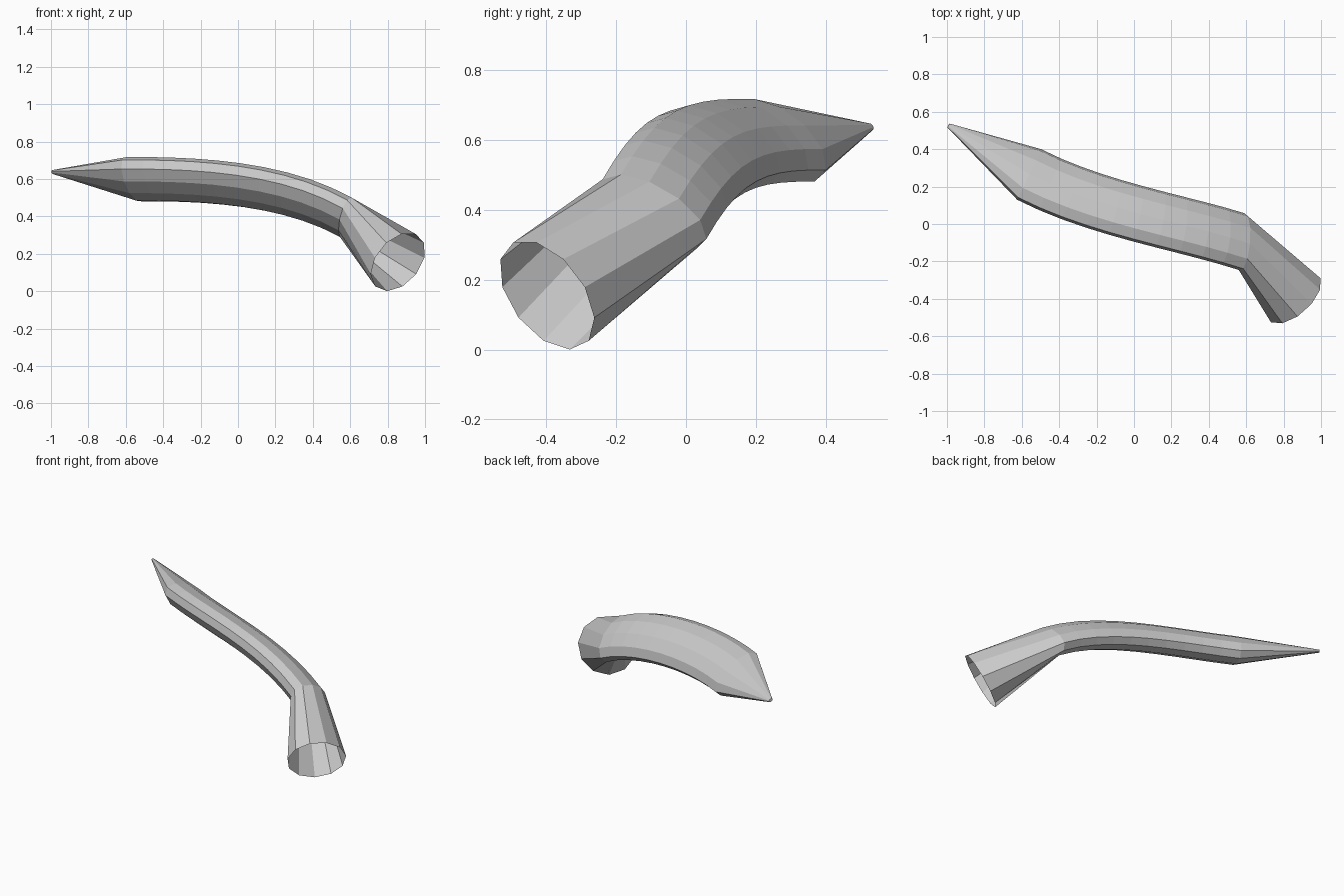
import bpy, bmesh, math
from mathutils import Vector, Matrix
from mathutils.geometry import interpolate_bezier

if "Cube" in bpy.data.objects:
    bpy.data.objects.remove(bpy.data.objects["Cube"])

SIDES = 11
TILT = math.radians(-34)   # tilt of the flattened cross-section


def ring(bm, centre, tangent, long_r, short_r):
    """Add one elliptical ring of vertices square to the tangent."""
    t = tangent.normalized()
    u = t.cross(Vector((0, 0, 1))).normalized()
    v = u.cross(t)
    verts = []
    for i in range(SIDES):
        a = -math.pi / 2 + 2 * math.pi * i / SIDES - TILT
        p = Matrix.Rotation(TILT, 2) @ Vector((long_r * math.cos(a), short_r * math.sin(a)))
        verts.append(bm.verts.new(centre + u * p.x + v * p.y))
    return verts


bm = bmesh.new()

# open round mouth
rings = [ring(bm, Vector((0.856, -0.398, 0.156)), Vector((-0.58, 0.65, 0.49)), 0.179, 0.179)]

# curved, flattened body
path = interpolate_bezier(Vector((0.58, -0.095, 0.392)), Vector((0.25, 0.01, 0.576)),
                          Vector((-0.2, 0.08, 0.60)), Vector((-0.56, 0.265, 0.597)), 11)
for i, p in enumerate(path):
    tangent = path[min(i + 1, len(path) - 1)] - path[max(i - 1, 0)]
    rings.append(ring(bm, p, tangent, 0.173, 0.086))

# pointed tip
rings.append(ring(bm, Vector((-0.992, 0.527, 0.637)), Vector((-0.43, 0.26, 0.04)), 0.013, 0.009))

for a, b in zip(rings, rings[1:]):
    for i in range(SIDES):
        j = (i + 1) % SIDES
        bm.faces.new((a[i], a[j], b[j], b[i]))
bm.faces.new(rings[-1])
bmesh.ops.recalc_face_normals(bm, faces=bm.faces)

mesh = bpy.data.meshes.new("curved_horn")
bm.to_mesh(mesh)
bm.free()
horn = bpy.data.objects.new("curved_horn", mesh)
bpy.context.collection.objects.link(horn)
